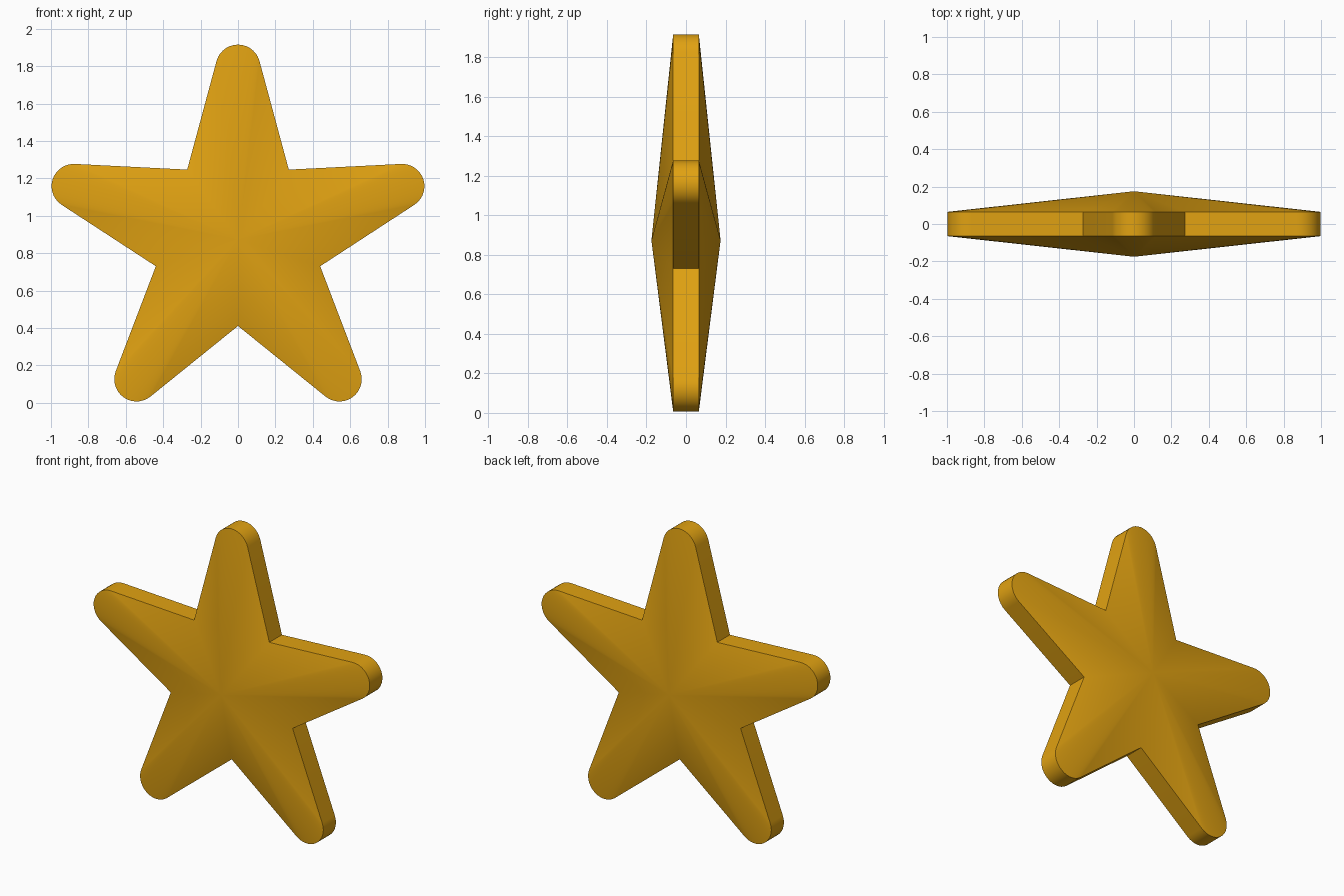
import bpy, bmesh, math

if "Cube" in bpy.data.objects:
    bpy.data.objects.remove(bpy.data.objects["Cube"])

CZ = 0.873          # height of the star centre
VALLEY = 0.462      # radius of the inner corners
TIP_C = 0.923       # radius of the tip arc centres
TIP_R = 0.119       # radius of the tip arcs
RIM = 0.065         # half thickness at the rim
PEAK = 0.175        # half thickness at the centre
ARC = 14            # segments per rounded tip

# Outline: five arms, each a tangent arc followed by an inner corner
vu, vv = VALLEY * math.cos(math.pi / 5), VALLEY * math.sin(math.pi / 5)
du, dv = vu - TIP_C, vv
half = math.atan2(dv, du) - math.acos(TIP_R / math.hypot(du, dv))
outline = []
for arm in range(5):
    a = math.pi / 2 + arm * math.tau / 5
    ca, sa = math.cos(a), math.sin(a)
    local = [(TIP_C + TIP_R * math.cos(t), TIP_R * math.sin(t))
             for t in (-half + 2 * half * i / ARC for i in range(ARC + 1))]
    local.append((vu, vv))
    outline += [(u * ca - v * sa, CZ + u * sa + v * ca) for u, v in local]

# Star body: flat rim wall with a shallow peaked face front and back
bm = bmesh.new()
front = [bm.verts.new((x, -RIM, z)) for x, z in outline]
back = [bm.verts.new((x, RIM, z)) for x, z in outline]
peak_f = bm.verts.new((0, -PEAK, CZ))
peak_b = bm.verts.new((0, PEAK, CZ))
n = len(outline)
for i in range(n):
    j = (i + 1) % n
    bm.faces.new((peak_f, front[i], front[j]))
    bm.faces.new((peak_b, back[j], back[i]))
    bm.faces.new((front[i], back[i], back[j], front[j]))
bmesh.ops.recalc_face_normals(bm, faces=bm.faces)

mesh = bpy.data.meshes.new("star")
bm.to_mesh(mesh)
bm.free()
star = bpy.data.objects.new("star", mesh)
bpy.context.collection.objects.link(star)

gold = bpy.data.materials.new("golden yellow")
gold.diffuse_color = (0.75, 0.36, 0.006, 1)
gold.use_nodes = True
gold.node_tree.nodes["Principled BSDF"].inputs["Base Color"].default_value = gold.diffuse_color
mesh.materials.append(gold)

# Smooth faces with crisp rim edges
bpy.context.view_layer.objects.active = star
star.select_set(True)
bpy.ops.object.shade_smooth_by_angle(angle=math.radians(35))
